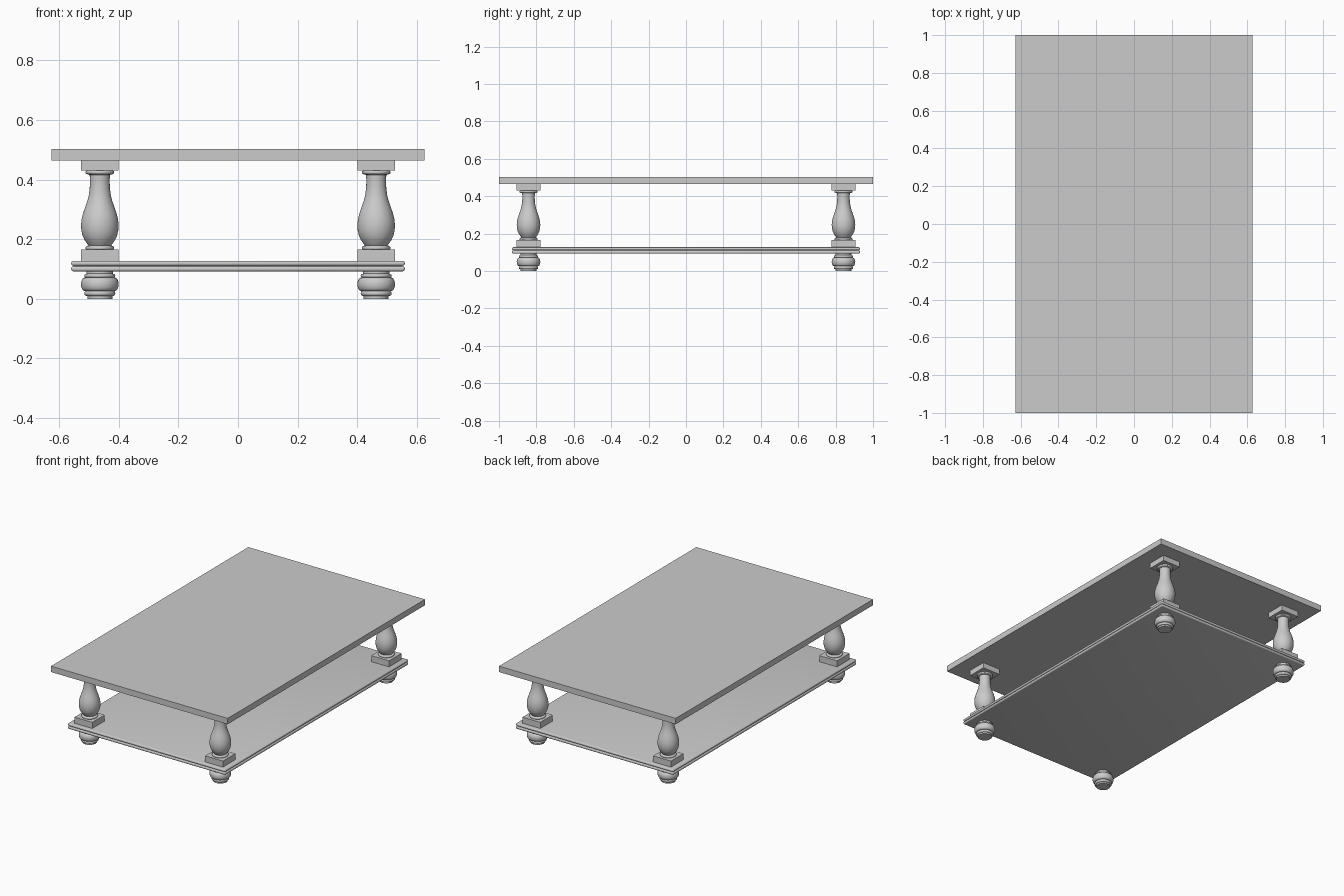
import bpy, bmesh, math

cube = bpy.data.objects.get("Cube")
if cube:
    bpy.data.objects.remove(cube, do_unlink=True)

GREY = (0.6, 0.6, 0.6, 1)
grey = bpy.data.materials.new("plain grey")
grey.use_nodes = True
grey.diffuse_color = GREY
grey.node_tree.nodes["Principled BSDF"].inputs["Base Color"].default_value = GREY


def finish(name, bm, smooth=False):
    bmesh.ops.recalc_face_normals(bm, faces=bm.faces)
    mesh = bpy.data.meshes.new(name)
    bm.to_mesh(mesh)
    bm.free()
    mesh.materials.append(grey)
    obj = bpy.data.objects.new(name, mesh)
    bpy.context.collection.objects.link(obj)
    if smooth:
        bpy.ops.object.select_all(action="DESELECT")
        obj.select_set(True)
        bpy.context.view_layer.objects.active = obj
        bpy.ops.object.shade_smooth_by_angle(angle=math.radians(40))
    return obj


def box(name, half_x, half_y, low, high, x=0, y=0, bevel=0):
    bm = bmesh.new()
    bmesh.ops.create_cube(bm, size=2)
    for v in bm.verts:
        v.co = (x + v.co.x * half_x, y + v.co.y * half_y,
                low if v.co.z < 0 else high)
    if bevel:
        bmesh.ops.bevel(bm, geom=bm.edges[:], offset=bevel, segments=4,
                        profile=0.5, affect="EDGES")
    return finish(name, bm, bevel > 0)


def turned(name, profile, x, y, sides=40):
    """Lathe a closed solid from (radius, height) points."""
    bm = bmesh.new()
    rings = []
    for r, z in profile:
        rings.append([bm.verts.new((x + r * math.cos(a), y + r * math.sin(a), z))
                      for a in (math.tau * i / sides for i in range(sides))])
    for lower, upper in zip(rings, rings[1:]):
        for i in range(sides):
            j = (i + 1) % sides
            bm.faces.new((lower[i], lower[j], upper[j], upper[i]))
    bm.faces.new(rings[0])
    bm.faces.new(rings[-1])
    return finish(name, bm, True)


def bead(radius, low, high, bulge, steps=8):
    """Half-round moulding swelling from radius to radius + bulge."""
    return [(radius + bulge * math.sin(math.pi * i / steps),
             (low + high) / 2 - (high - low) / 2 * math.cos(math.pi * i / steps))
            for i in range(steps + 1)]


# Table top
box("table_top", 0.627, 1.0, 0.465, 0.503)

# Lower shelf with a double rounded edge and a groove between
box("shelf_lower_bead", 0.56, 0.93, 0.092, 0.109, bevel=0.007)
box("shelf_core", 0.553, 0.923, 0.1, 0.12)
box("shelf_upper_bead", 0.56, 0.93, 0.111, 0.127, bevel=0.007)

# Vase-shaped baluster and bun foot profiles
baluster = bead(0.043, 0.164, 0.177, 0.005) + [
    (0.038, 0.179), (0.042, 0.184), (0.051, 0.197), (0.058, 0.212),
    (0.062, 0.23), (0.063, 0.248), (0.061, 0.268), (0.056, 0.288),
    (0.049, 0.308), (0.042, 0.328), (0.037, 0.348), (0.034, 0.37),
    (0.033, 0.395), (0.034, 0.416), (0.042, 0.418)]
baluster += bead(0.044, 0.419, 0.43, 0.004) + [(0.044, 0.435)]

foot = [(0.042, 0), (0.042, 0.01)]
foot += bead(0.046, 0.01, 0.026, 0.006)
foot += bead(0.051, 0.026, 0.071, 0.012)
foot += bead(0.046, 0.071, 0.083, 0.006)
foot += [(0.044, 0.084), (0.044, 0.098)]

# Four legs
for end, sy in (("front", -1), ("back", 1)):
    for side, sx in (("left", 1), ("right", -1)):
        x, y = sx * 0.464, sy * 0.842
        leg = f"{end}_{side}"
        turned(leg + "_foot", foot, x, y)
        box(leg + "_lower_block", 0.063, 0.063, 0.12, 0.166, x, y)
        turned(leg + "_baluster", baluster, x, y)
        box(leg + "_upper_block", 0.063, 0.063, 0.43, 0.468, x, y)
